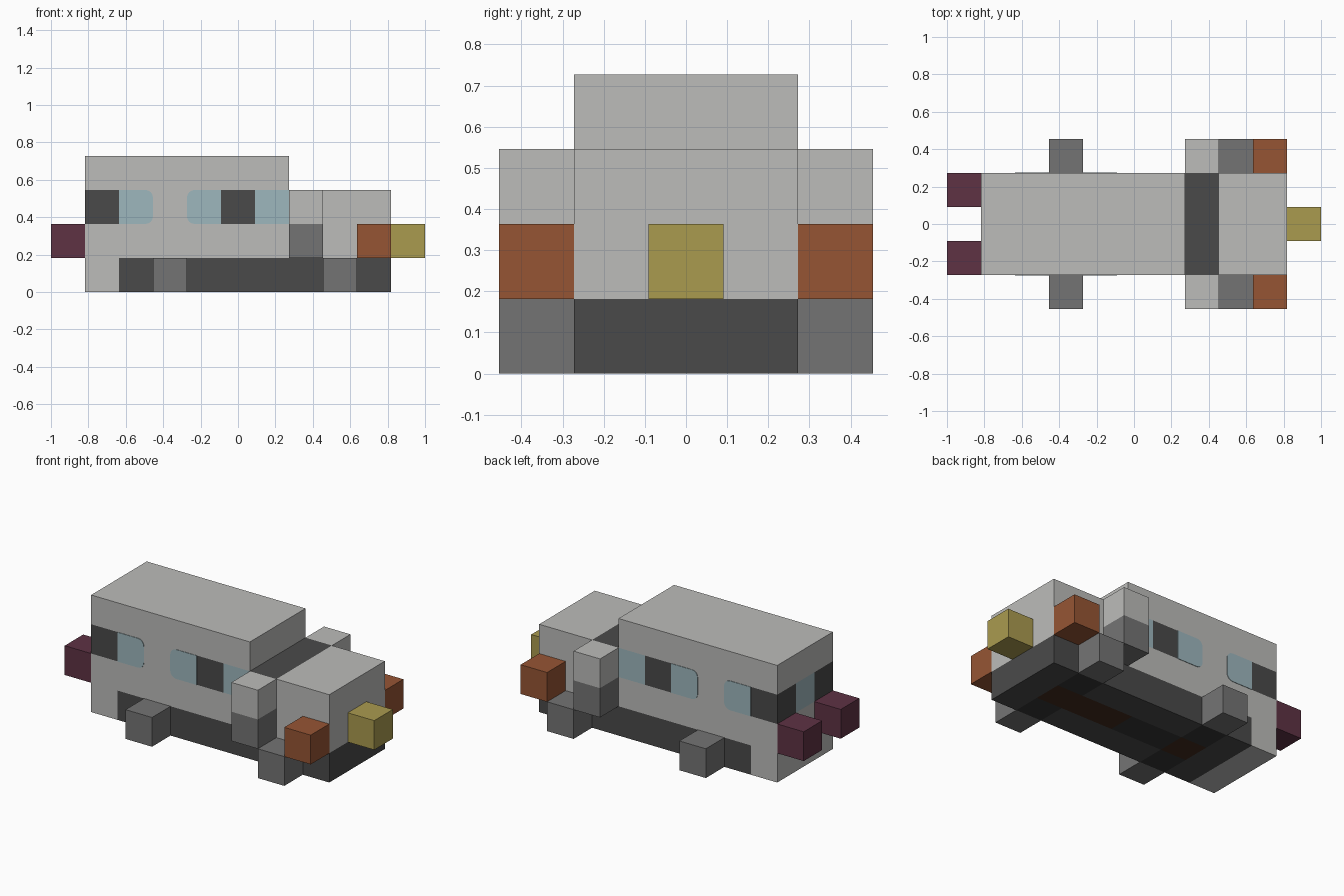
import bpy, bmesh, math
from mathutils import Vector

if "Cube" in bpy.data.objects:
    bpy.data.objects.remove(bpy.data.objects["Cube"], do_unlink=True)

U = 2 / 11                                  # edge of one block
ORIGIN = Vector((-1, -2.5 * U, 0))


def material(name, rgb):
    m = bpy.data.materials.new(name)
    m.use_nodes = True
    lin = [((c / 255 + 0.055) / 1.055) ** 2.4 for c in rgb] + [1]
    m.diffuse_color = lin
    m.node_tree.nodes["Principled BSDF"].inputs["Base Color"].default_value = lin
    return m


MATS = {
    "light": material("light grey paint", (188, 188, 186)),
    "dark": material("dark grey trim", (74, 74, 74)),
    "grey": material("mid grey", (116, 116, 116)),
    "black": material("underside black", (52, 52, 52)),
    "brown": material("underside brown", (66, 42, 30)),
    "glass": material("pale blue glass", (158, 183, 189)),
    "plum": material("plum red", (94, 50, 68)),
    "orange": material("orange", (150, 85, 52)),
    "yellow": material("yellow", (170, 155, 79)),
}
KEYS = list(MATS)


def finish(name, bm, keys):
    mesh = bpy.data.meshes.new(name)
    bmesh.ops.recalc_face_normals(bm, faces=bm.faces)
    bm.to_mesh(mesh)
    bm.free()
    for k in keys:
        mesh.materials.append(MATS[k])
    ob = bpy.data.objects.new(name, mesh)
    bpy.context.collection.objects.link(ob)
    return ob


def box(lo, hi):
    """Box spanning block indices lo up to hi."""
    bm = bmesh.new()
    bmesh.ops.create_cube(bm, size=1)
    lo, hi = Vector(lo), Vector(hi)
    for v in bm.verts:
        v.co = ORIGIN + U * Vector([lo[a] if v.co[a] < 0 else hi[a] for a in range(3)])
    return bm


def block(name, cell, key):
    finish(name, box(cell, [c + 1 for c in cell]), [key])


def body_colour(i, j, k):
    if k == 0 and i > 1:
        if j == 2 and i in (3, 6, 7, 8):
            return "brown"                  # underside panels
        if i in (3, 8) or (j == 2 and i in (4, 5)):
            return "black"                  # axles and shaft
        return "dark"                       # sills
    if k == 2:
        if i == 1:
            return "glass" if j == 2 else "dark"
        if i == 6:
            return "glass"
        if i in (5, 7):
            return "dark"                   # pillars and windscreen
    return "light"


# Lower body: cut into blocks and coloured by block
bm = box((1, 1, 0), (10, 4, 3))
for axis, (first, last) in enumerate(((2, 10), (2, 4), (1, 3))):
    normal = Vector([float(a == axis) for a in range(3)])
    for n in range(first, last):
        bmesh.ops.bisect_plane(bm, geom=bm.verts[:] + bm.edges[:] + bm.faces[:],
                               plane_co=ORIGIN + normal * n * U, plane_no=normal)
bm.normal_update()
hidden = []
for f in bm.faces:
    inside = (f.calc_center_median() - f.normal * U / 2 - ORIGIN) / U
    i, j, k = (math.floor(c) for c in inside)
    f.material_index = KEYS.index(body_colour(i, j, k))
    if f.normal.z > 0.5 and i < 7:
        hidden.append(f)                    # covered by the roof
bmesh.ops.delete(bm, geom=hidden, context='FACES')
finish("body", bm, KEYS)

# Roof
bm = box((1, 1, 3), (7, 4, 4))
bm.normal_update()
bmesh.ops.delete(bm, geom=[f for f in bm.faces if f.normal.z < -0.5], context='FACES')
finish("roof", bm, ["light"])

# Wheels, lamps and mirrors on both sides
for side, j in (("right", 0), ("left", 4)):
    block(f"rear_wheel_{side}", (3, j, 0), "grey")
    block(f"front_wheel_{side}", (8, j, 0), "grey")
    block(f"mirror_bracket_{side}", (7, j, 1), "grey")
    block(f"mirror_{side}", (7, j, 2), "light")
    block(f"headlamp_{side}", (9, j, 1), "orange")
block("tail_lamp_right", (0, 1, 1), "plum")
block("tail_lamp_left", (0, 3, 1), "plum")
block("nose_lamp", (10, 2, 1), "yellow")


def window(name, i, rounded, sign):
    """Thin pane in column i with its rounded end towards +x or -x."""
    r, h = 0.04, U / 2
    pts = [(-h, -h), (-h, h)]
    for cz, start in ((h - r, 90), (r - h, 0)):
        for s in range(5):
            a = math.radians(start - s * 22.5)
            pts.append((h - r + r * math.cos(a), cz + r * math.sin(a)))
    mid = ORIGIN + U * Vector((i + 0.5, 2.5, 2.5))
    bm = bmesh.new()
    y = sign * (1.5 * U + 0.003)
    face = bm.faces.new([bm.verts.new((mid.x + rounded * x, y, mid.z + z)) for x, z in pts])
    ext = bmesh.ops.extrude_face_region(bm, geom=[face])
    for v in ext["geom"]:
        if isinstance(v, bmesh.types.BMVert):
            v.co.y -= sign * 0.004
    finish(name, bm, ["glass"])


# Rounded side windows
for side, sign in (("right", -1), ("left", 1)):
    window(f"rear_window_{side}", 2, 1, sign)
    window(f"middle_window_{side}", 4, -1, sign)
